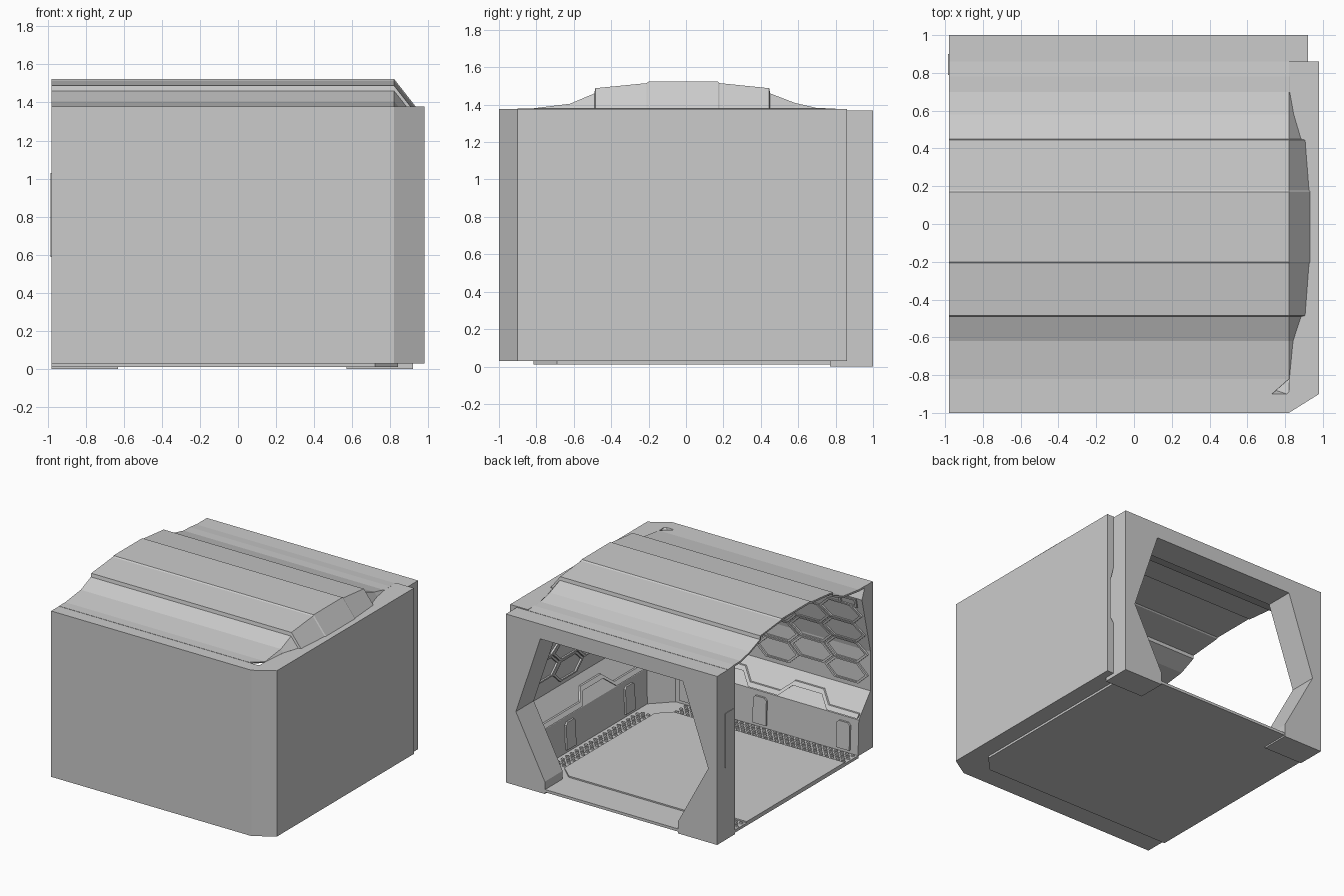
import bpy, bmesh

if "Cube" in bpy.data.objects:
    bpy.data.objects.remove(bpy.data.objects["Cube"])


def make(name, verts, faces):
    """Mesh object from points and faces, normals made consistent."""
    me = bpy.data.meshes.new(name)
    bm = bmesh.new()
    vs = [bm.verts.new(v) for v in verts]
    for f in faces:
        bm.faces.new([vs[i] for i in f])
    bmesh.ops.recalc_face_normals(bm, faces=bm.faces)
    bm.to_mesh(me)
    bm.free()
    ob = bpy.data.objects.new(name, me)
    bpy.context.collection.objects.link(ob)
    return ob


def loft(rings, closed_u=False, caps=False, base=0):
    """Faces joining equal-length rings."""
    n, m = len(rings[0]), len(rings)
    faces = []
    for i in range(m if closed_u else m - 1):
        for j in range(n - 1):
            a, b = i * n, ((i + 1) % m) * n
            faces.append([a + j, a + j + 1, b + j + 1, b + j])
    if caps:
        faces += [[i * n for i in range(m)], [i * n + n - 1 for i in range(m)]]
    return [p for r in rings for p in r], faces


def prism(name, pts, a, b, axis):
    """Extrude a 2D outline along y or z."""
    put = (lambda p, t: (p[0], t, p[1])) if axis == 'y' else (lambda p, t: (p[0], p[1], t))
    n = len(pts)
    verts = [put(p, a) for p in pts] + [put(p, b) for p in pts]
    faces = [list(range(n)), list(range(n, 2 * n))]
    faces += [[i, (i + 1) % n, n + (i + 1) % n, n + i] for i in range(n)]
    return make(name, verts, faces)


def rect(x0, y0, x1, y1):
    return [(x0, y0), (x1, y0), (x1, y1), (x0, y1)]


# L-shaped wall: section rows (front inset, right inset, corner cut x, y, height)
rows = [(0, 0, .16, .10, .03), (0, 0, .16, .10, 1.378), (.10, .16, .01, .01, 1.378),
        (.14, .14, .15, .15, 1.28), (.03, .03, .15, .15, .82), (.03, .03, .15, .15, .50),
        (.18, .16, .15, .15, .32), (.19, .17, .15, .15, .03)]
rings = [[(-.98, -1 + d, z), (.98 - e - cx, -1 + d, z), (.98 - e, -1 + d + cy, z), (.98 - e, .86, z)]
         for d, e, cx, cy, z in rows]
make("front_and_right_wall", *loft(rings, closed_u=True, caps=True))

# Rear wall with six-sided doorway
prism("doorway_wall", [(-.98, 0), (-.63, 0), (-.63, .1), (-.9, .6), (-.67, 1.25), (.61, 1.25),
                       (.83, .6), (.57, .1), (.57, 0), (.92, 0), (.92, 1.37), (-.98, 1.37)], .77, 1, 'y')
prism("doorway_end_panel", rect(-.984, .79, -.975, .9), .59, 1.03, 'z')

# Stepped roof sheet with sloping right end
prof = [(-.9, 1.38), (-.82, 1.38), (-.62, 1.405), (-.49, 1.46), (-.485, 1.488), (-.21, 1.515),
        (-.2, 1.523), (.17, 1.523), (.18, 1.515), (.445, 1.488), (.45, 1.46), (.58, 1.41),
        (.7, 1.382), (.78, 1.38), (.86, 1.372)]
roof_rings = [[(-.98, y, z) for y, z in prof],
              [(.73 if y == -.9 else .82, y, z) for y, z in prof],
              [((.73 if y == -.9 else .821) + max(0, z - 1.378) * .77, y, min(z, 1.379)) for y, z in prof]]
roof = make("roof", *loft(roof_rings))
if roof.data.polygons[0].normal.z < 0:
    roof.data.flip_normals()
mod = roof.modifiers.new("thickness", 'SOLIDIFY')
mod.thickness = .015
mod.offset = -1

# Floor slab, threshold and raised centre plate
prism("floor_slab", [(-.98, -.815), (.72, -.815), (.84, -.69), (.84, .77), (-.98, .77)], .012, .034, 'z')
prism("threshold", rect(-.63, .77, .57, .995), .012, .034, 'z')
prism("floor_plate", [(-.98, -.64), (.56, -.64), (.66, -.54), (.66, .62), (.55, .72), (-.6, .72),
                      (-.7, .62), (-.98, .62)], .03, .045, 'z')

# Perforated grating strips along the walls
gv, gf = [], []


def grate(x0, x1, y0, y1):
    row, y = 0, y0
    while y < y1:
        x = x0 + (row % 2) * .025
        while x < x1:
            b = len(gv)
            for z, k in ((.033, .018), (.043, .014)):
                gv.extend((x + sx * k, y + sy * k * .7, z) for sx, sy in
                          ((-1, 0), (-.5, -1), (.5, -1), (1, 0), (.5, 1), (-.5, 1)))
            gf.append([b + 6 + i for i in range(6)])
            gf.extend([b + i, b + (i + 1) % 6, b + 6 + (i + 1) % 6, b + 6 + i] for i in range(6))
            x += .05
        y, row = y + .03, row + 1


grate(-.95, .56, -.785, -.66)
grate(.69, .79, -.5, .73)
grate(-.95, -.74, .65, .75)
make("floor_grating", gv, gf)


# Inner wall details: points given as (along, height, lift off the surface)
def inset(z, col):
    pts = [(r[4], r[col]) for r in reversed(rows[3:])]
    for (za, a), (zb, b) in zip(pts, pts[1:]):
        if z <= zb:
            return a + (b - a) * (z - za) / (zb - za)
    return pts[-1][1]


def on_wall(wall, s, z, lift):
    if wall == "front":
        return (s, -1 + inset(z, 0) + lift, z)
    return (.98 - inset(z, 1) - lift, s, z)


class Detail:
    def __init__(self, wall):
        self.wall, self.v, self.f = wall, [], []

    def ring(self, outer, inner, lift):
        n, b = len(outer), len(self.v)
        for pts, h in ((outer, -.004), (outer, lift), (inner, lift), (inner, -.004)):
            self.v += [on_wall(self.wall, s, z, h) for s, z in pts]
        for k in range(3):
            self.f += [[b + k * n + i, b + k * n + (i + 1) % n,
                        b + (k + 1) * n + (i + 1) % n, b + (k + 1) * n + i] for i in range(n)]

    def plate(self, pts, lift):
        n, b = len(pts), len(self.v)
        for h in (-.004, lift):
            self.v += [on_wall(self.wall, s, z, h) for s, z in pts]
        self.f.append([b + n + i for i in range(n)])
        self.f += [[b + i, b + (i + 1) % n, b + n + (i + 1) % n, b + n + i] for i in range(n)]

    def ribbon(self, pts, w, lift):
        for (s0, z0), (s1, z1) in zip(pts, pts[1:]):
            self.plate([(s0, z0 - w), (s1, z1 - w), (s1, z1), (s0, z0)], lift)

    def done(self, name):
        make(self.wall + name, self.v, self.f)


def hexa(s, z, k):
    return [(s + a * k, z + b * k) for a, b in
            ((-.2, 0), (-.11, -.085), (.11, -.085), (.2, 0), (.11, .085), (-.11, .085))]


for wall, lo, hi, slots in (("front", -.77, .6, (-.85, -.1, .56)), ("right", -.45, .62, (-.43, .33))):
    # Honeycomb ribs
    d = Detail(wall)
    s, col = lo, 0
    while s < hi:
        for r in range(4 - col % 2):
            z = .62 + r * .17 + (col % 2) * .085
            d.ring(hexa(s, z, .97), hexa(s, z, .84), .014)
        s, col = s + .31, col + 1
    d.done("_honeycomb_ribs")
    # Slot plates and small panels
    d = Detail(wall)
    for s in slots:
        d.plate([(s - .06, .06), (s + .06, .06), (s + .06, .26), (s + .04, .28), (s - .04, .28), (s - .06, .26)], .015)
        d.ring(rect(s - .08, 1.2, s + .08, 1.275), rect(s - .06, 1.215, s + .06, 1.26), .012)
    d.done("_slot_plates")
    # Stepped trim line above the slots
    d = Detail(wall)
    line = [(lo - .2, .36)]
    for a, b in zip(slots, slots[1:]):
        m = (a + b) / 2
        line += [(m - .22, .36), (m - .13, .44), (m + .13, .44), (m + .22, .36)]
    line.append((hi + .05, .36))
    d.ribbon(line, .03, .016)
    d.done("_stepped_trim")
